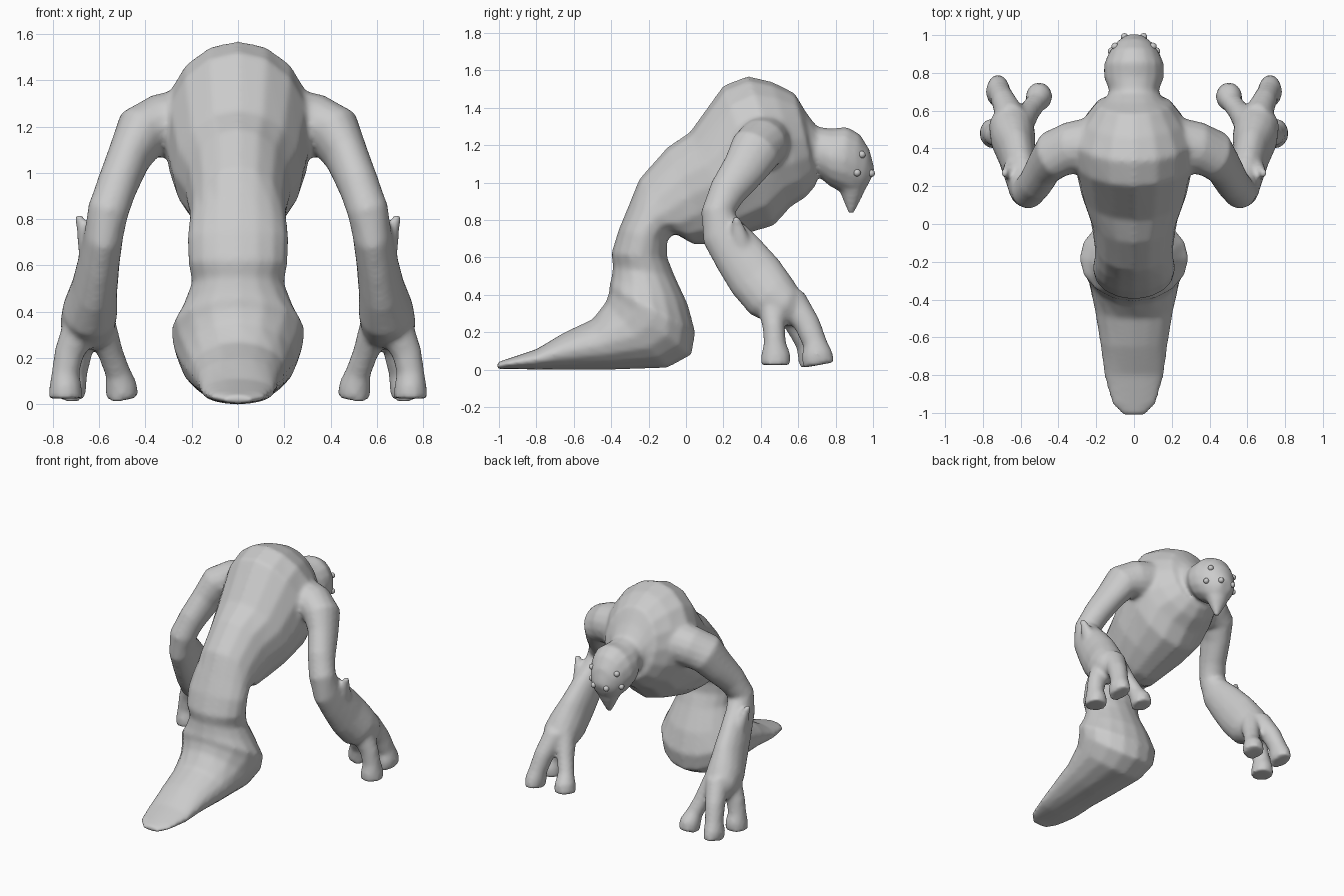
import bpy, bmesh, math
from mathutils import Vector

if "Cube" in bpy.data.objects:
    bpy.data.objects.remove(bpy.data.objects["Cube"])

grey = bpy.data.materials.new("clay grey")
grey.use_nodes = True
colour = (0.6, 0.6, 0.6, 1)
grey.diffuse_color = colour
grey.node_tree.nodes["Principled BSDF"].inputs["Base Color"].default_value = colour
SIDES = 16


def loft(bm, rings):
    """Closed skin through elliptical rings given as (centre, u, v)."""
    loops = []
    for c, u, v in rings:
        angles = [math.tau * i / SIDES for i in range(SIDES)]
        loops.append([bm.verts.new(c + u * math.cos(a) + v * math.sin(a)) for a in angles])
    for a, b in zip(loops, loops[1:]):
        for i in range(SIDES):
            j = (i + 1) % SIDES
            bm.faces.new((a[i], a[j], b[j], b[i]))
    bm.faces.new(loops[0][::-1])
    bm.faces.new(loops[-1])


def spine(bm, sections):
    """Loft on the centre plane: back y, z, front y, z, half width."""
    rings = []
    for ay, az, by, bz, w in sections:
        a, b = Vector((0, ay, az)), Vector((0, by, bz))
        rings.append(((a + b) / 2, Vector((w, 0, 0)), (a - b) / 2))
    loft(bm, rings)


def limb(bm, path, side):
    """Tube along a path of x, y, z, width radius, depth radius."""
    pts = [Vector(p[:3]) for p in path]
    rings = []
    for i, p in enumerate(path):
        t = (pts[min(i + 1, len(pts) - 1)] - pts[max(i - 1, 0)]).normalized()
        u = (Vector((1, 0, 0)) - t * t.x).normalized()
        v = t.cross(u)
        flip = lambda q: Vector((q.x * side, q.y, q.z))
        rings.append((flip(pts[i]), flip(u * p[3]), flip(v * p[4])))
    loft(bm, rings)


def make_object(name, bm):
    bmesh.ops.recalc_face_normals(bm, faces=bm.faces)
    mesh = bpy.data.meshes.new(name)
    bm.to_mesh(mesh)
    bm.free()
    mesh.materials.append(grey)
    obj = bpy.data.objects.new(name, mesh)
    bpy.context.collection.objects.link(obj)
    return obj


def smooth(obj, degrees):
    bpy.ops.object.select_all(action="DESELECT")
    obj.select_set(True)
    bpy.context.view_layer.objects.active = obj
    bpy.ops.object.shade_smooth_by_angle(angle=math.radians(degrees))


# Tail, swollen base and upright waist
TAIL = [
    (-1.01, .04, -1.01, 0, .06), (-.95, .06, -.95, .005, .12), (-.8, .11, -.8, 0, .16),
    (-.65, .2, -.62, 0, .18), (-.5, .27, -.4, 0, .21), (-.43, .36, -.1, .01, .25),
    (-.41, .42, .03, .08, .28), (-.41, .45, .05, .2, .29), (-.4, .49, .01, .35, .24),
    (-.39, .55, -.06, .5, .2), (-.4, .62, -.1, .6, .215), (-.36, .75, -.1, .69, .22),
    (-.31, .87, -.06, .73, .21),
]
# Hunched torso, neck and head
TORSO = [
    (-.25, 1.02, .04, .67, .21), (-.1, 1.19, .14, .67, .23), (.02, 1.27, .3, .72, .28),
    (.2, 1.52, .47, .77, .32), (.33, 1.57, .56, .87, .32), (.46, 1.54, .64, .92, .27),
    (.58, 1.48, .7, .99, .2), (.64, 1.38, .69, 1.03, .15), (.7, 1.3, .71, 1.03, .13),
    (.78, 1.29, .77, .98, .16), (.86, 1.3, .83, .95, .16), (.93, 1.26, .88, .93, .135),
    (.98, 1.18, .93, .94, .1), (1.01, 1.07, .97, .98, .05),
]
# Hooked beak
BEAK = [(.77, 1.06, .99, 1.05, .11), (.82, .96, .95, .94, .075), (.87, .83, .895, .83, .014)]
# Arm from shoulder to wrist
ARM = [
    (.2, .42, 1.22, .15, .15), (.34, .4, 1.2, .14, .14), (.42, .37, 1.17, .12, .14),
    (.47, .31, 1.07, .095, .12), (.52, .22, .95, .09, .1), (.56, .17, .84, .09, .09),
    (.58, .2, .73, .085, .12), (.6, .28, .62, .09, .14), (.62, .37, .5, .1, .155),
    (.64, .45, .4, .12, .15), (.65, .53, .34, .12, .12), (.65, .6, .29, .08, .07),
]
# Three blunt fingers and the elbow spur
FINGERS = [
    [(.6, .53, .36, .07, .08), (.55, .6, .22, .055, .06), (.52, .64, .14, .055, .055),
     (.505, .67, .08, .07, .075), (.5, .68, .025, .07, .075)],
    [(.65, .56, .38, .08, .08), (.69, .65, .24, .065, .07), (.71, .69, .14, .06, .065),
     (.72, .7, .08, .065, .085), (.72, .71, .025, .06, .085)],
    [(.67, .46, .36, .08, .08), (.73, .47, .22, .065, .06), (.745, .475, .14, .06, .06),
     (.745, .48, .08, .07, .08), (.745, .48, .025, .075, .08)],
]
SPUR = [(.61, .32, .58, .07, .08), (.65, .29, .7, .045, .05), (.69, .265, .82, .015, .02)]

# Fuse every volume into one continuous skin
bm = bmesh.new()
spine(bm, TAIL + TORSO)
spine(bm, BEAK)
for side in (1, -1):
    for path in [ARM, SPUR] + FINGERS:
        limb(bm, path, side)
skin = make_object("creature_body", bm)
remesh = skin.modifiers.new("fuse", "REMESH")
remesh.mode = "VOXEL"
remesh.voxel_size = 0.014
remesh.use_smooth_shade = True
relax = skin.modifiers.new("relax", "SMOOTH")
relax.factor = 0.5
relax.iterations = 8

# Small bead eyes, seated on the head
bpy.context.view_layer.update()
solid = skin.evaluated_get(bpy.context.evaluated_depsgraph_get())
for side, label in ((1, "left"), (-1, "right")):
    bm = bmesh.new()
    for x, y, z in ((.1, .94, 1.15), (.13, .92, 1.05), (.05, .99, 1.05)):
        hit, spot, normal, face = solid.closest_point_on_mesh(Vector((x * side, y, z)))
        ball = bmesh.ops.create_icosphere(bm, subdivisions=2, radius=.02)
        bmesh.ops.translate(bm, verts=ball["verts"], vec=spot)
    smooth(make_object(label + "_eyes", bm), 60)
